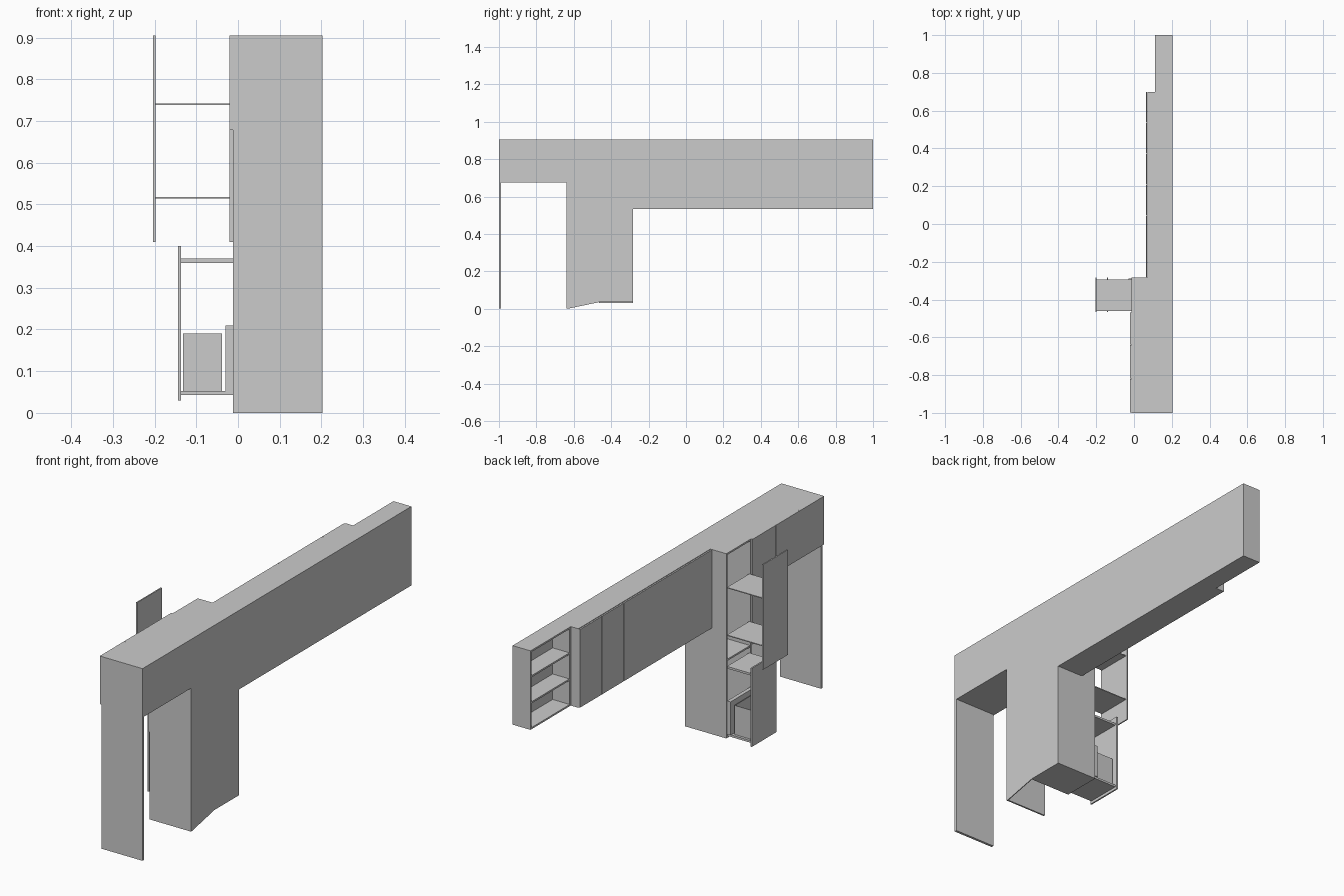
import bpy, bmesh

if "Cube" in bpy.data.objects:
    bpy.data.objects.remove(bpy.data.objects["Cube"])

T = 0.008          # board thickness
XB, XF = 0.203, -0.012   # wall plane and front of the deep cabinets
TOP = 0.905


def box(name, x0, x1, y0, y1, z0, z1):
    bm = bmesh.new()
    bmesh.ops.create_cube(bm, size=1)
    for v in bm.verts:
        v.co.x = x1 if v.co.x > 0 else x0
        v.co.y = y1 if v.co.y > 0 else y0
        v.co.z = z1 if v.co.z > 0 else z0
    me = bpy.data.meshes.new(name)
    bm.to_mesh(me)
    bm.free()
    ob = bpy.data.objects.new(name, me)
    bpy.context.collection.objects.link(ob)
    return ob


def carcass(name, x0, y0, y1, z0, z1, shelves=(), bottom=True):
    """Open-fronted cabinet made of boards."""
    box(name + "_side_a", x0, XB, y0, y0 + T, z0, z1)
    box(name + "_side_b", x0, XB, y1 - T, y1, z0, z1)
    box(name + "_back", XB - 0.004, XB, y0 + T, y1 - T, z0, z1)
    box(name + "_top", x0, XB - 0.004, y0 + T, y1 - T, z1 - T, z1)
    if bottom:
        box(name + "_bottom", x0, XB - 0.004, y0 + T, y1 - T, z0, z0 + T)
    for z in shelves:
        box(name + "_shelf", x0 + 0.002, XB - 0.004, y0 + T, y1 - T, z - T / 2, z + T / 2)


def doors(name, x0, x1, y0, y1, z0, z1, n):
    w = (y1 - y0) / n
    for i in range(n):
        box(name, x0, x1, y0 + i * w + 0.001, y0 + (i + 1) * w - 0.001, z0, z1)


# Refrigerator bay: end panel and overhead cabinet
box("bay_end_panel", XF, XB, -1, -0.988, 0, TOP)
carcass("bay_overhead", XF, -0.988, -0.64, 0.675, TOP)
doors("bay_door", -0.020, XF, -1, -0.64, 0.678, TOP, 2)

# Tall niche cabinet beside the bay, with slanted lower back edge
box("niche_side", XF, XB, -0.64, -0.64 + T, 0, TOP)
back = box("niche_back", XB - 0.004, XB, -0.64 + T, -0.465, 0, TOP)
for v in back.data.vertices:
    if v.co.z < 0.1 and v.co.y > -0.5:
        v.co.z = 0.035
box("niche_top", XF, XB - 0.004, -0.64 + T, -0.465, TOP - T, TOP)
box("niche_shelf", XF, XB - 0.004, -0.64 + T, -0.465, 0.41, 0.418)
doors("niche_door", -0.020, XF, -0.64, -0.467, 0.41, TOP, 1)

# Tall pantry cabinet
carcass("pantry", XF, -0.47, -0.283, 0.035, TOP, shelves=(0.40,))

# Upper pull-out: front panel and sliding trays
box("upper_pullout_front", -0.204, -0.198, -0.466, -0.284, 0.41, TOP)
for z in (0.516, 0.74):
    box("upper_pullout_tray", -0.198, XF + 0.004, -0.46, -0.293, z - 0.002, z + 0.002)

# Lower pull-out: front panel, trays, bin and inner board
box("lower_pullout_front", -0.144, -0.137, -0.466, -0.284, 0.03, 0.40)
for z in (0.048, 0.365):
    box("lower_pullout_tray", -0.137, XF + 0.004, -0.46, -0.293, z - 0.005, z + 0.005)
box("lower_pullout_inner_board", -0.030, XF, -0.46, -0.288, 0.053, 0.21)
bx0, bx1, by0, by1, bz0, bz1, w = -0.132, -0.038, -0.45, -0.305, 0.053, 0.19, 0.003
box("bin_base", bx0, bx1, by0, by1, bz0, bz0 + w)
for x in (bx0, bx1 - w):
    box("bin_wall", x, x + w, by0, by1, bz0 + w, bz1)
for y in (by0, by1 - w):
    box("bin_wall", bx0 + w, bx1 - w, y, y + w, bz0 + w, bz1)

# Wall cabinets: three double units behind six doors
W = (0.70 + 0.283) / 3
for i in range(3):
    carcass("wall_unit", 0.071, -0.283 + i * W, -0.283 + (i + 1) * W, 0.533, TOP, shelves=(0.72,))
doors("wall_door", 0.063, 0.070, -0.283, 0.70, 0.535, 0.903, 6)

# Open end shelf
carcass("end_shelf", 0.11, 0.70, 1.0, 0.533, TOP, shelves=(0.657, 0.78))
